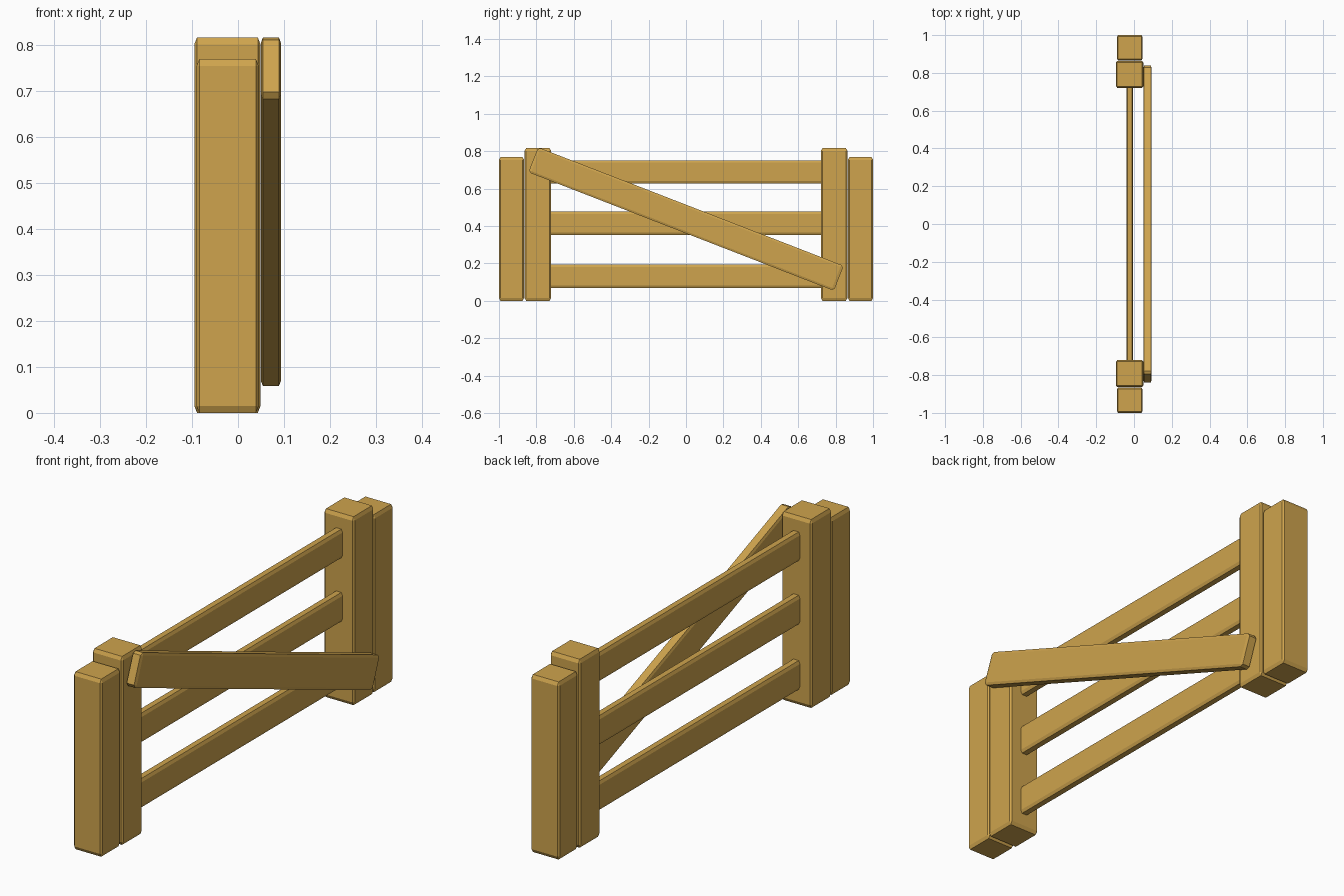
import bpy, bmesh, math
from mathutils import Matrix, Vector

if "Cube" in bpy.data.objects:
    bpy.data.objects.remove(bpy.data.objects["Cube"])

wood = bpy.data.materials.new("wood")
wood.diffuse_color = (0.62, 0.37, 0.075, 1)
wood.use_nodes = True
wood.node_tree.nodes["Principled BSDF"].inputs["Base Color"].default_value = wood.diffuse_color


def beam(name, lo, hi, chamfer, tilt=0.0):
    """Box from lo to hi with a separate chamfer size per axis, tilted about x."""
    lo, hi, c = Vector(lo), Vector(hi), Vector(chamfer)
    size = hi - lo
    bm = bmesh.new()
    bmesh.ops.create_cube(bm, size=1)
    bmesh.ops.scale(bm, vec=[s / k for s, k in zip(size, c)], verts=bm.verts)
    bmesh.ops.bevel(bm, geom=bm.edges[:], offset=1, segments=1,
                    affect='EDGES', profile=0.5)
    bmesh.ops.scale(bm, vec=c, verts=bm.verts)
    bmesh.ops.recalc_face_normals(bm, faces=bm.faces)
    mesh = bpy.data.meshes.new(name)
    bm.to_mesh(mesh)
    bm.free()
    mesh.materials.append(wood)
    ob = bpy.data.objects.new(name, mesh)
    ob.matrix_world = Matrix.Translation((lo + hi) / 2) @ Matrix.Rotation(tilt, 4, 'X')
    bpy.context.collection.objects.link(ob)
    return ob


# Paired posts at both ends
for side, label in ((-1, "left"), (1, "right")):
    for part, y0, y1, x0, x1, top in (
            ("outer_post", 0.866, 1.0, -0.09, 0.045, 0.769),
            ("inner_post", 0.721, 0.863, -0.095, 0.049, 0.816)):
        a, b = sorted((side * y0, side * y1))
        beam(f"{label}_{part}", (x0, a, 0), (x1, b, top), (0.006, 0.008, 0.015))

# Three horizontal rails let into the inner posts
for name, z0, z1 in (("bottom_rail", 0.069, 0.194),
                     ("middle_rail", 0.352, 0.477),
                     ("top_rail", 0.627, 0.751)):
    beam(name, (-0.041, -0.76, z0), (-0.004, 0.76, z1), (0.006, 0.02, 0.013))

# Diagonal brace across the face
beam("diagonal_brace", (0.05, -0.876, 0.437 - 0.0715), (0.093, 0.876, 0.437 + 0.0715),
     (0.004, 0.014, 0.011), -math.radians(21.2))
